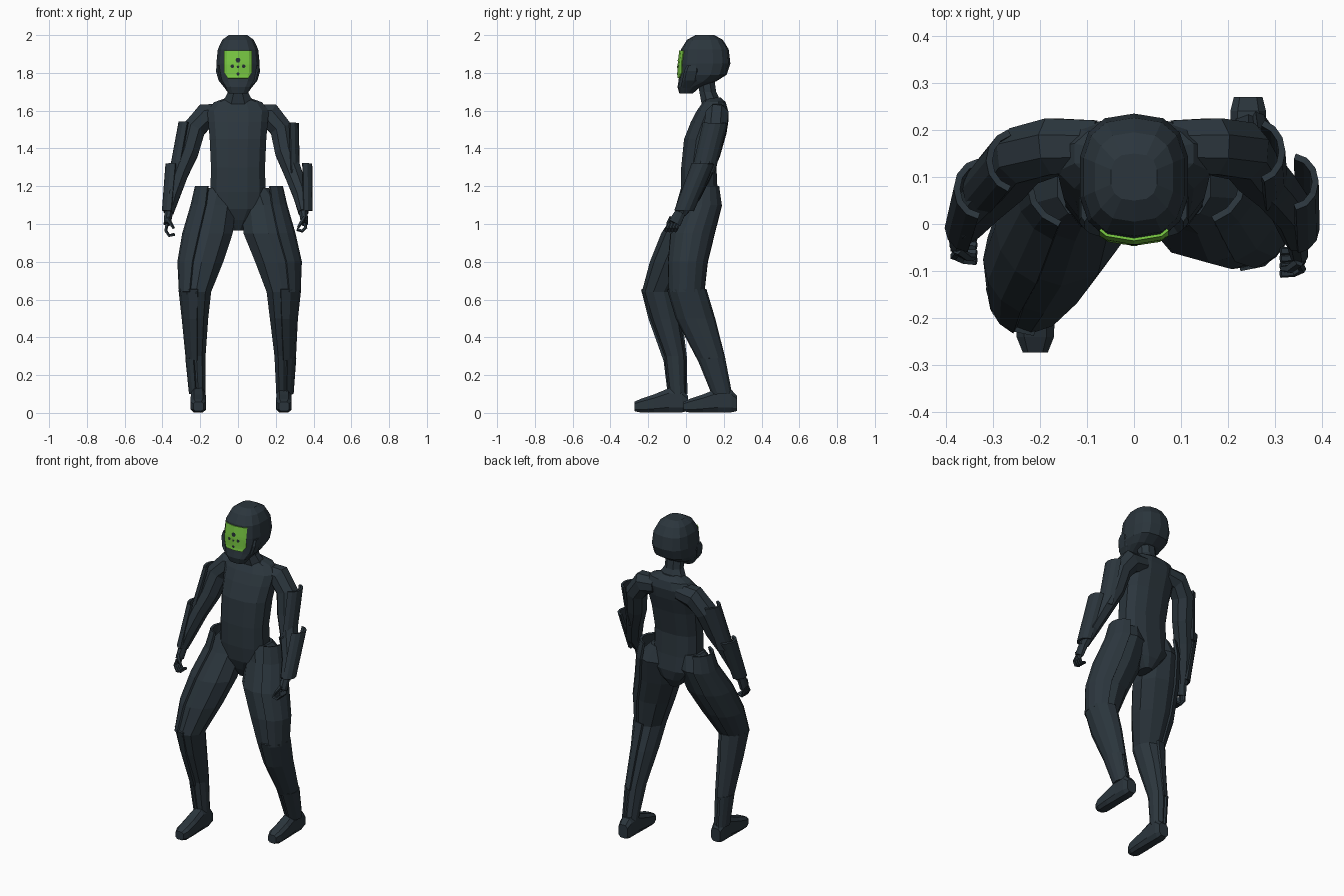
import bpy, bmesh, math
from mathutils import Vector
from mathutils.bvhtree import BVHTree

if "Cube" in bpy.data.objects:
    bpy.data.objects.remove(bpy.data.objects["Cube"])


def material(name, rgb):
    m = bpy.data.materials.new(name)
    m.diffuse_color = (*rgb, 1)
    m.use_nodes = True
    m.node_tree.nodes["Principled BSDF"].inputs["Base Color"].default_value = m.diffuse_color
    return m


DARK = material("dark slate", (0.024, 0.036, 0.046))
GREEN = material("bright green", (0.19, 0.58, 0.055))
BLACK = material("near black", (0.018, 0.026, 0.032))
DOWN = (0, 0, -1)


def finish(name, bm, mat, thick=0):
    bmesh.ops.recalc_face_normals(bm, faces=bm.faces[:])
    me = bpy.data.meshes.new(name)
    bm.to_mesh(me)
    bm.free()
    me.materials.append(mat)
    ob = bpy.data.objects.new(name, me)
    bpy.context.collection.objects.link(ob)
    if thick:
        s = ob.modifiers.new("thickness", "SOLIDIFY")
        s.thickness, s.offset = thick, 0
    return ob


def loft(name, pts, n=10, axis=DOWN, power=1.0, arc=None, ref=(0, 1, 0), scale=1, thick=0):
    """Skin rings (x, y, z, side radius, ref radius), square to axis or, if None, to the path.
    arc=(centre, half angle) leaves an open shell."""
    bm, rings, ref = bmesh.new(), [], Vector(ref)
    for i, (x, y, z, ru, rv) in enumerate(pts):
        a, b = pts[max(i - 1, 0)], pts[min(i + 1, len(pts) - 1)]
        t = Vector(axis) if axis else (Vector(b[:3]) - Vector(a[:3])).normalized()
        v = (ref - t * ref.dot(t)).normalized()
        u = v.cross(t)
        ring = []
        for k in range(n + 1 if arc else n):
            ang = math.radians(arc[0] + arc[1] * (2 * k / n - 1)) if arc else math.tau * (k + .5) / n
            c, s = math.cos(ang), math.sin(ang)
            c = math.copysign(abs(c) ** power, c)
            s = math.copysign(abs(s) ** power, s)
            ring.append(bm.verts.new(Vector((x, y, z)) + (u * c * ru + v * s * rv) * scale))
        rings.append(ring)
    for r, q in zip(rings, rings[1:]):
        for k in range(n):
            j = (k + 1) % len(r)
            bm.faces.new((r[k], r[j], q[j], q[k]))
    if not arc:
        bm.faces.new(rings[0])
        bm.faces.new(rings[-1])
    return finish(name, bm, DARK, thick)


def at(pts, z):
    """Ring of a limb at height z."""
    for a, b in zip(pts, pts[1:]):
        if b[2] <= z <= a[2]:
            f = (a[2] - z) / (a[2] - b[2])
            return tuple(p + (q - p) * f for p, q in zip(a, b))
    return pts[0] if z > pts[0][2] else pts[-1]


def guard(name, rings, side, half, scale=1):
    return loft(name, rings, 6, arc=(0 if side < 0 else 180, half), scale=scale, thick=.014)


# Torso and neck
loft("torso", [(0, .14, 1.67, .055, .045), (0, .15, 1.645, .13, .062), (0, .14, 1.6, .168, .085),
               (0, .12, 1.54, .162, .097), (0, .09, 1.45, .154, .103), (0, .068, 1.3, .147, .096),
               (0, .07, 1.17, .15, .1), (0, .08, 1.08, .15, .102), (0, .085, 1.02, .085, .085),
               (0, .085, .965, .03, .055)],
     12, power=.8)
loft("neck", [(0, .1, 1.8, .054, .05), (0, .115, 1.7, .056, .048), (0, .14, 1.625, .1, .06)], 8)

# Helmet, with a jaw that juts forward
head = loft("helmet", [(0, .1, 2, .05, .05), (0, .1, 1.975, .085, .095), (0, .1, 1.925, .109, .126),
                       (0, .1, 1.85, .117, .135), (0, .09, 1.79, .113, .125), (0, .06, 1.755, .096, .1),
                       (0, .015, 1.725, .076, .06), (0, 0, 1.69, .05, .035)], 14, power=.75)
for side in (-1, 1):
    name = "left" if side > 0 else "right"
    loft(name + "_cheek_guard", [(side * .105, .035, 1.84, .008, .03), (side * .106, .03, 1.81, .012, .04),
                                 (side * .094, .02, 1.76, .01, .04), (side * .062, 0, 1.72, .01, .03)],
         6, power=.6)

# Visor and its dark spots, laid on the helmet's surface
tree = BVHTree.FromObject(head, bpy.context.evaluated_depsgraph_get())


def on_face(x, z, lift):
    hit = tree.ray_cast(Vector((x, -1, z)), Vector((0, 1, 0)))[0]
    return (x, hit.y - lift, z)


bm = bmesh.new()
COLS, ROWS = 10, 10
grid = []
for r in range(ROWS + 1):
    z = 1.772 + .146 * r / ROWS
    w = .072 - .018 * max(0, 1 - r / 2)
    grid.append([bm.verts.new(on_face(w * (2 * c / COLS - 1), z, .006)) for c in range(COLS + 1)])
for a, b in zip(grid, grid[1:]):
    for c in range(COLS):
        bm.faces.new((a[c], a[c + 1], b[c + 1], b[c]))
finish("visor", bm, GREEN, .006)

bm = bmesh.new()
for x, z, rad in ((0, 1.868, .014), (-.03, 1.835, .01), (.03, 1.835, .01), (0, 1.832, .007), (0, 1.795, .009)):
    bm.faces.new([bm.verts.new(on_face(x + rad * math.cos(k * math.pi / 3), z + rad * math.sin(k * math.pi / 3), .012))
                  for k in range(6)])
finish("visor_spots", bm, BLACK)

# Legs: rings from hip to ankle, walking pose
LEGS = {
    -1: [(-.12, .08, 1.2, .1, .085), (-.125, .07, 1.1, .118, .105), (-.155, -.005, .95, .132, .125),
         (-.193, -.075, .8, .12, .115), (-.222, -.145, .64, .083, .088), (-.222, -.11, .5, .067, .08),
         (-.22, -.058, .3, .05, .056), (-.21, -.045, .1, .04, .045)],
    1: [(.13, .09, 1.2, .1, .085), (.135, .085, 1.1, .118, .105), (.16, .035, .95, .136, .117),
        (.208, .01, .8, .122, .105), (.236, .003, .64, .088, .094), (.237, .05, .5, .071, .095),
        (.245, .13, .3, .054, .068), (.243, .19, .1, .042, .047)],
}
for side, leg in LEGS.items():
    name = "left" if side > 0 else "right"
    hip = (side * .105, .08, 1.19, .06, .07)
    loft(name + "_leg", [hip] + leg[1:], 10, scale=1.01)
    guard(name + "_thigh_guard", [at(leg, z) for z in (1.2, 1.1, .95, .8, .64)], side, 68, 1.01)
    guard(name + "_calf_guard", [at(leg, z) for z in (.655, .5, .28)], side, 95, 1.03)
    guard(name + "_ankle_guard", [at(leg, z) for z in (.29, .2, .06)], side, 75, 1.06)
    # Boot, lofted from heel to toe
    x, y = leg[-1][0], (.27 if side > 0 else .01)
    boot = [(y, .05, .032, .042), (y - .03, .063, .04, .063), (y - .1, .067, .04, .067),
            (y - .18, .05, .043, .05), (y - .25, .038, .042, .038), (y - .283, .034, .028, .026)]
    loft(name + "_boot", [(x, *p) for p in boot], 8, axis=(0, -1, 0), power=.6, ref=(0, 0, 1))

# Arms: rings from shoulder to wrist
ARMS = {
    -1: [(-.08, .165, 1.585, .055, .06), (-.17, .165, 1.575, .07, .065), (-.235, .145, 1.5, .066, .066),
         (-.265, .105, 1.38, .06, .062), (-.31, .06, 1.27, .052, .056), (-.35, .015, 1.15, .046, .05),
         (-.367, -.015, 1.06, .028, .034)],
    1: [(.08, .165, 1.585, .055, .06), (.17, .165, 1.575, .07, .065), (.23, .155, 1.5, .064, .066),
        (.25, .125, 1.38, .058, .062), (.292, .085, 1.27, .052, .056), (.335, .03, 1.15, .046, .05),
        (.346, -.03, 1.06, .028, .034)],
}
# Straight plates that stand off the arm: upper arm, then forearm
ARM_GUARDS = {-1: [[(-.25, .135, 1.54, .058, .062), (-.298, .075, 1.27, .06, .06)],
                   [(-.325, .075, 1.32, .052, .058), (-.348, -.008, 1.07, .048, .046)]],
              1: [[(.26, .155, 1.535, .055, .062), (.265, .09, 1.27, .055, .058)],
                  [(.338, .09, 1.32, .048, .054), (.343, -.01, 1.07, .045, .046)]]}
HANDS = {-1: [(-.375, -.035, 1), (-.383, -.045, .965), (-.365, -.052, .938), (-.335, -.055, .945)],
         1: [(.352, -.06, 1.005), (.358, -.072, .98), (.34, -.08, .963), (.312, -.082, .972)]}
for side, arm in ARMS.items():
    name = "left" if side > 0 else "right"
    loft(name + "_arm", arm, 8, axis=None)
    guard(name + "_upper_arm_guard", ARM_GUARDS[side][0], side, 75)
    guard(name + "_forearm_guard", ARM_GUARDS[side][1], side, 85)
    wrist, palm = arm[-1][:3], HANDS[side][0]
    loft(name + "_palm", [(*wrist, .024, .03), (*palm, .02, .036)], 8, axis=None)
    # Four curled fingers and a thumb
    for k in range(4):
        d = (k - 1.5) * .016
        loft(f"{name}_finger_{k + 1}", [(x, y + d, z, .009, .009) for x, y, z in HANDS[side]], 5, axis=None)
    x, y, z = palm
    loft(name + "_thumb", [(x, y - .02, z + .03, .011, .011), (x - side * .02, y - .035, z, .01, .01),
                           (x - side * .035, y - .035, z - .025, .007, .007)], 5, axis=None)
